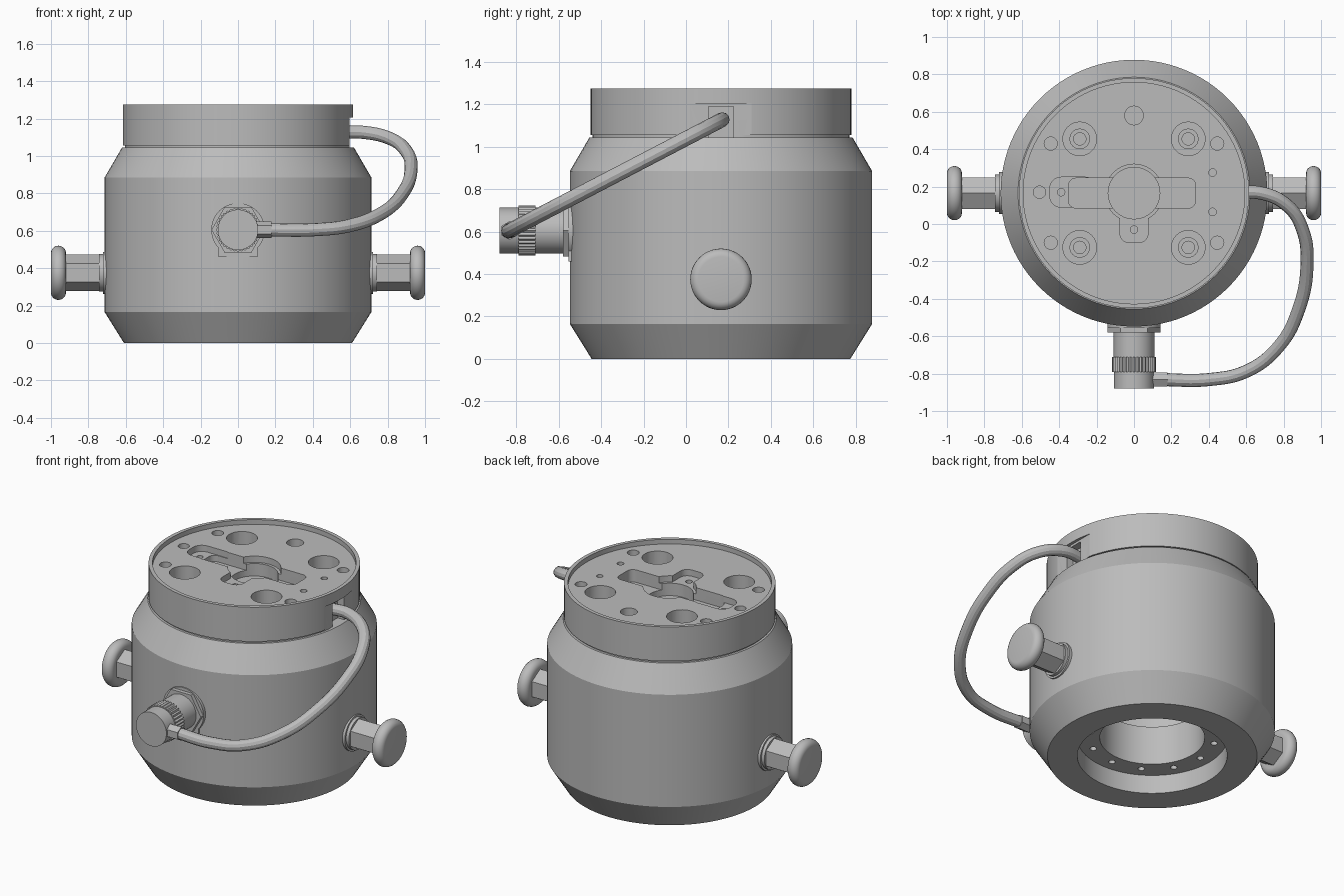
import bpy, bmesh
from math import pi, cos, sin, radians
from mathutils import Vector, Matrix

if "Cube" in bpy.data.objects:
    bpy.data.objects.remove(bpy.data.objects["Cube"])

CY = 0.165          # centre line of the housing
FACE = 1.245        # height of the recessed top face
UP = Vector((0, 0, 1))

grey = bpy.data.materials.new("plain_grey")
grey.use_nodes = True
grey.diffuse_color = (0.5, 0.5, 0.5, 1)
grey.node_tree.nodes["Principled BSDF"].inputs["Base Color"].default_value = (0.5, 0.5, 0.5, 1)


def finish(name, bm):
    bmesh.ops.remove_doubles(bm, verts=bm.verts, dist=1e-5)
    bmesh.ops.recalc_face_normals(bm, faces=bm.faces)
    mesh = bpy.data.meshes.new(name)
    bm.to_mesh(mesh)
    bm.free()
    mesh.materials.append(grey)
    obj = bpy.data.objects.new(name, mesh)
    bpy.context.collection.objects.link(obj)
    return obj


def lathe(name, profile, loc, axis=UP, segs=72, ridge=1.0):
    """Spin (radius, height) points about an axis; ridge pulls in every second column."""
    bm = bmesh.new()
    vs = [bm.verts.new((r, 0, h)) for r, h in profile]
    es = [bm.edges.new(pair) for pair in zip(vs, vs[1:])]
    bmesh.ops.spin(bm, geom=vs + es, cent=(0, 0, 0), axis=UP, angle=2 * pi, steps=segs)
    bmesh.ops.remove_doubles(bm, verts=bm.verts, dist=1e-5)
    if ridge != 1.0:
        for v in bm.verts:
            flat = Vector((v.co.x, v.co.y))
            if flat.length > 1e-4:
                step = round((Vector((1, 0)).angle_signed(flat) % (2 * pi)) / (2 * pi) * segs)
                if step % 2:
                    v.co.x *= ridge
                    v.co.y *= ridge
    turn = UP.rotation_difference(Vector(axis)).to_matrix().to_4x4()
    bm.transform(Matrix.Translation(loc) @ turn)
    return finish(name, bm)


def rod(name, r, h0, h1, loc, axis=UP, segs=48, ridge=1.0):
    return lathe(name, [(0, h0), (r, h0), (r, h1), (0, h1)], loc, axis, segs, ridge)


def box(name, lo, hi):
    bm = bmesh.new()
    bmesh.ops.create_cube(bm, size=1)
    lo, hi = Vector(lo), Vector(hi)
    bm.transform(Matrix.Translation((lo + hi) / 2) @ Matrix.Diagonal((hi - lo).to_4d()))
    return finish(name, bm)


def pocket(x0, x1, y0, y1, rad, depth):
    """Rounded rectangle cutter sunk into the top face."""
    bm = bmesh.new()
    pts = []
    corners = [(x1 - rad, y1 - rad), (x0 + rad, y1 - rad), (x0 + rad, y0 + rad), (x1 - rad, y0 + rad)]
    for q, (cx, cy) in enumerate(corners):
        for i in range(9):
            a = (q + i / 8) * pi / 2
            pts.append(bm.verts.new((cx + rad * cos(a), cy + rad * sin(a), FACE - depth)))
    face = bm.faces.new(pts)
    top = bmesh.ops.extrude_face_region(bm, geom=[face])["geom"]
    bmesh.ops.translate(bm, vec=(0, 0, depth + 0.015),
                        verts=[g for g in top if isinstance(g, bmesh.types.BMVert)])
    return finish("pocket_cutter", bm)


def round_pocket(x, y, r, depth):
    return rod("hole_cutter", r, FACE - depth, FACE + 0.015, (x, y, 0), segs=32)


def carve(obj, cutters):
    bpy.context.view_layer.objects.active = obj
    for c in cutters:
        c.hide_render = True
        mod = obj.modifiers.new("cut", "BOOLEAN")
        mod.operation = "DIFFERENCE"
        mod.solver = "EXACT"
        mod.object = c
        bpy.ops.object.modifier_apply(modifier=mod.name)
        bpy.data.objects.remove(c)


# Housing: chamfered shell, open underneath with an inner flange
housing = lathe("housing", [
    (0, 0.95), (0.42, 0.95), (0.42, 0.37), (0.305, 0.37), (0.305, 0.12), (0.436, 0.12),
    (0.436, 0), (0.61, 0), (0.713, 0.165), (0.713, 0.885), (0.62, 1.045), (0, 1.045)],
    (0, CY, 0), segs=96)
carve(housing, [rod("flange_hole_cutter", 0.02, 0.1, 0.18,
                    (0.365 * cos(i * pi / 6), CY + 0.365 * sin(i * pi / 6), 0), segs=16)
                for i in range(12)])

# Collar with raised rim, keyed recess, holes and cable notch
collar = lathe("collar", [
    (0, 1.035), (0.605, 1.035), (0.605, 1.055), (0.615, 1.055), (0.615, 1.275),
    (0.592, 1.275), (0.592, FACE), (0, FACE)], (0, CY, 0), segs=96)
cuts = [
    round_pocket(0, CY, 0.155, 0.04),
    round_pocket(0, CY, 0.138, 0.12),
    pocket(-0.45, -0.2, 0.09, 0.25, 0.06, 0.04),
    pocket(-0.075, 0.075, -0.1, 0.1, 0.05, 0.04),
    pocket(-0.35, 0.33, 0.085, 0.245, 0.04, 0.08),
    round_pocket(-0.39, 0.17, 0.02, 0.09),
    round_pocket(0, -0.03, 0.02, 0.09),
    round_pocket(0, 0.58, 0.05, 0.06),
    round_pocket(-0.505, 0.17, 0.033, 0.05),
    round_pocket(0.42, 0.275, 0.02, 0.05),
    round_pocket(0.42, 0.065, 0.02, 0.05),
    box("notch_cutter", (0.55, CY - 0.06, 1.02), (0.7, CY + 0.06, 1.19)),
    box("flare_cutter", (0.596, CY - 0.145, 1.02), (0.7, CY + 0.145, 1.205)),
]
for sx in (-1, 1):
    for sy in (-1, 1):
        cuts.append(round_pocket(sx * 0.29, CY + sy * 0.29, 0.09, 0.13))
        cuts.append(round_pocket(sx * 0.445, CY + sy * 0.265, 0.035, 0.05))
carve(collar, cuts)

# Socket screws in the counterbores
for sx, side in ((-1, "right"), (1, "left")):
    for sy, end in ((-1, "front"), (1, "back")):
        lathe(f"screw_{end}_{side}", [(0, -0.01), (0.055, -0.01), (0.055, 0.05), (0.033, 0.05),
                                      (0.033, 0.02), (0, 0.02)],
              (sx * 0.29, CY + sy * 0.29, FACE - 0.13), segs=24)

# Side knobs: washers, hex shank and rounded button
for s, side in ((-1, "right"), (1, "left")):
    loc, axis = (0, CY, 0.375), (s, 0, 0)
    rod(f"knob_washer_{side}", 0.112, 0.69, 0.722, loc, axis)
    rod(f"knob_collar_{side}", 0.1, 0.71, 0.742, loc, axis)
    rod(f"knob_shank_{side}", 0.097, 0.7, 0.93, loc, axis, segs=6)
    edge = [(0.107 + 0.038 * cos(a), 0.96 + 0.04 * sin(a))
            for a in [radians(-90 + 18 * i) for i in range(11)]]
    lathe(f"knob_button_{side}", [(0, 0.92)] + edge + [(0, 1.0)], loc, axis, segs=48)

# Front connector
plug, front = (0, 0, 0.605), (0, -1, 0)
box("connector_pad", (-0.105, -0.553, 0.46), (0.105, -0.5, 0.7))
rod("connector_washer", 0.143, 0.5, 0.555, plug, front)
rod("connector_nut", 0.142, 0.54, 0.58, plug, front, segs=6)
rod("connector_barrel", 0.109, 0.57, 0.72, plug, front)
rod("connector_grip", 0.118, 0.71, 0.79, plug, front, segs=72, ridge=0.94)
rod("connector_cap", 0.108, 0.78, 0.88, plug, front)
rod("cable_ferrule", 0.044, 0.05, 0.18, (0, -0.832, 0.605), (1, 0, 0), segs=6)

# Cable: a loop lying in one slanted plane
path = [(0.53, 1.125), (0.68, 1.125), (0.82, 1.09), (0.9, 1.025), (0.925, 0.93),
        (0.88, 0.8), (0.77, 0.695), (0.6, 0.628), (0.4, 0.605), (0.14, 0.605)]
curve = bpy.data.curves.new("cable", "CURVE")
curve.dimensions = "3D"
curve.bevel_depth = 0.035
curve.bevel_resolution = 4
curve.use_fill_caps = True
curve.resolution_u = 8
line = curve.splines.new("BEZIER")
line.bezier_points.add(len(path) - 1)
for p, (x, z) in zip(line.bezier_points, path):
    p.co = (x, CY + (z - 1.125) * 1.917, z)
    p.handle_left_type = p.handle_right_type = "AUTO"
curve.materials.append(grey)
cable = bpy.data.objects.new("cable", curve)
bpy.context.collection.objects.link(cable)

# Turn the cable into a mesh and smooth everything except hard edges
bpy.ops.object.select_all(action="DESELECT")
cable.select_set(True)
bpy.context.view_layer.objects.active = cable
bpy.ops.object.convert(target="MESH")
for obj in bpy.context.collection.objects:
    obj.select_set(obj.type == "MESH")
bpy.ops.object.shade_smooth_by_angle(angle=radians(25))
